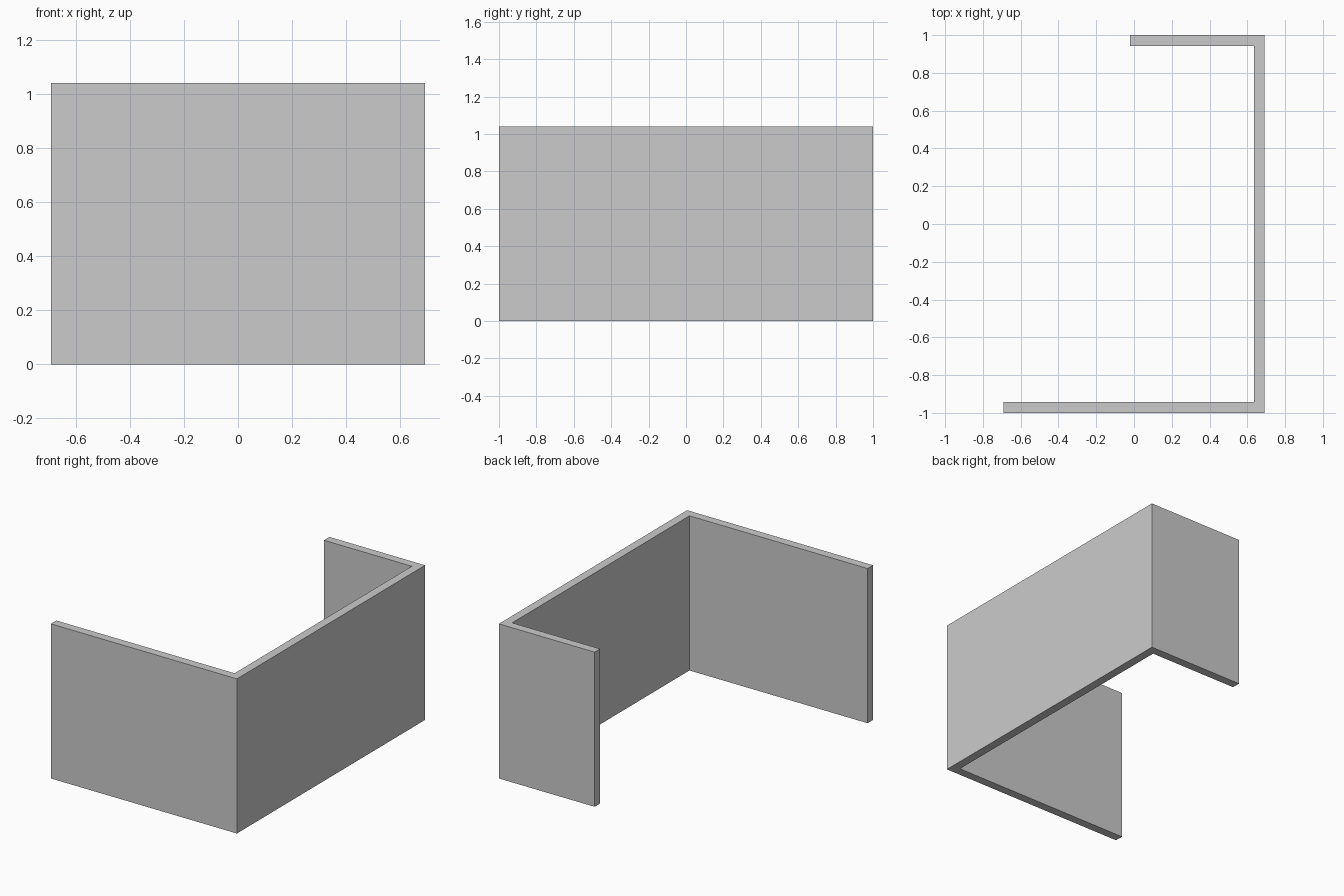
import bpy
import bmesh

if "Cube" in bpy.data.objects:
    bpy.data.objects.remove(bpy.data.objects["Cube"])

HEIGHT = 1.04
HALF_X, HALF_Y = 0.692, 1.0
THICK = 0.058
SHORT_END = -0.02

# Floor-plan outline: long front wing, side wall, short back wing
outline = [
    (-HALF_X, -HALF_Y),
    (HALF_X, -HALF_Y),
    (HALF_X, HALF_Y),
    (SHORT_END, HALF_Y),
    (SHORT_END, HALF_Y - THICK),
    (HALF_X - THICK, HALF_Y - THICK),
    (HALF_X - THICK, -HALF_Y + THICK),
    (-HALF_X, -HALF_Y + THICK),
]

# Extrude the outline up into one continuous wall
bm = bmesh.new()
base = bm.faces.new([bm.verts.new((x, y, 0)) for x, y in outline])
result = bmesh.ops.extrude_face_region(bm, geom=[base], use_keep_orig=True)
top_verts = [g for g in result["geom"] if isinstance(g, bmesh.types.BMVert)]
bmesh.ops.translate(bm, verts=top_verts, vec=(0, 0, HEIGHT))
bmesh.ops.recalc_face_normals(bm, faces=bm.faces)

mesh = bpy.data.meshes.new("partition_wall")
bm.to_mesh(mesh)
bm.free()
wall = bpy.data.objects.new("partition_wall", mesh)
bpy.context.collection.objects.link(wall)
